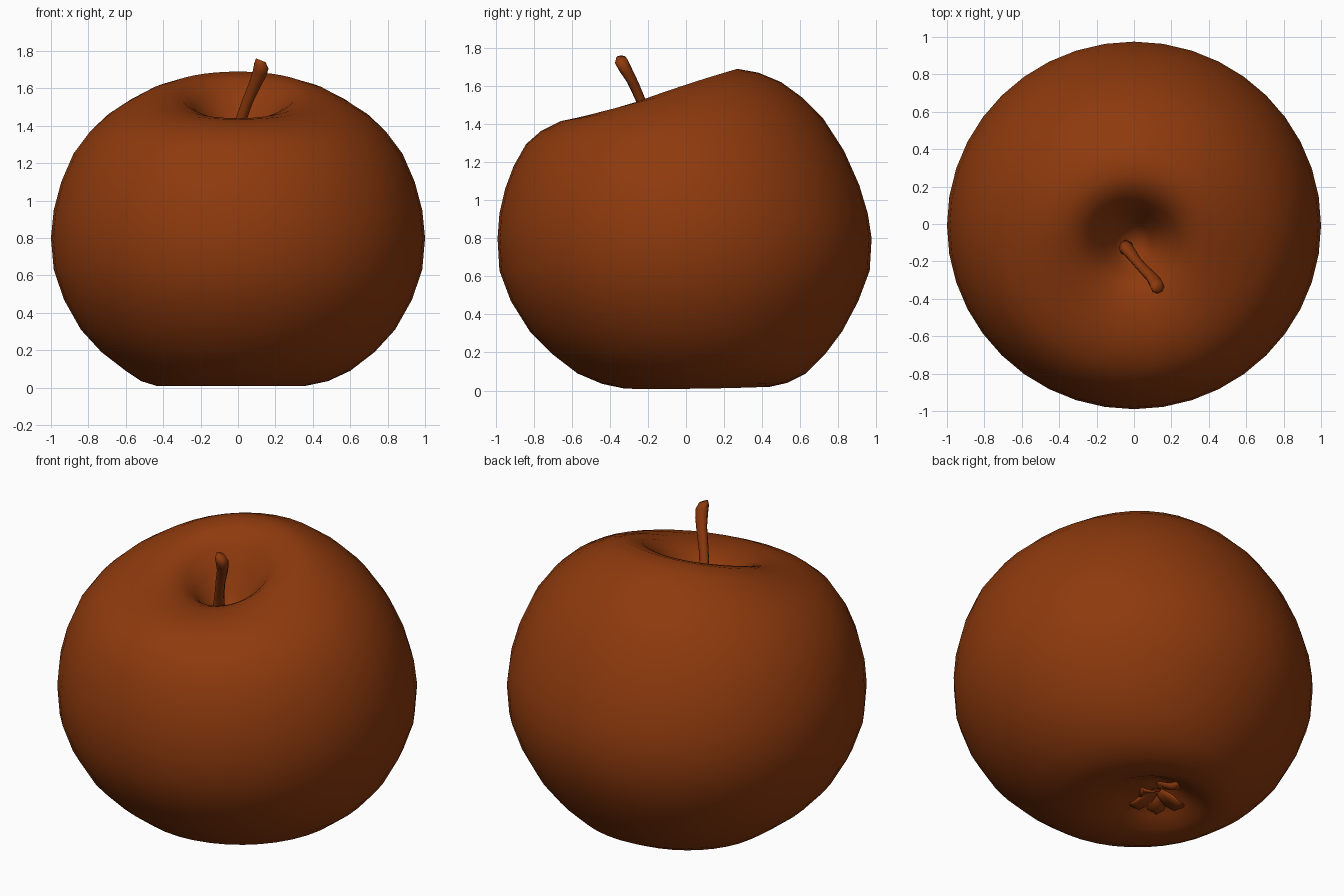
import bpy, bmesh, math
from mathutils import Vector

cube = bpy.data.objects.get("Cube")
if cube:
    bpy.data.objects.remove(cube)

skin = bpy.data.materials.new("russet brown")
skin.use_nodes = True
COLOUR = (0.27, 0.042, 0.004, 1)
skin.diffuse_color = COLOUR
skin.node_tree.nodes["Principled BSDF"].inputs["Base Color"].default_value = COLOUR


def loft(name, rings):
    """Skin a list of closed rings, with a fan at each end."""
    bm = bmesh.new()
    loops = [[bm.verts.new(p) for p in ring] for ring in rings]
    for a, b in zip(loops, loops[1:]):
        n = len(a)
        for i in range(n):
            j = (i + 1) % n
            bm.faces.new((a[i], a[j], b[j], b[i]))
    for loop in (loops[0], loops[-1]):
        centre = bm.verts.new(sum((v.co for v in loop), Vector()) / len(loop))
        for i in range(len(loop)):
            bm.faces.new((loop[i], loop[(i + 1) % len(loop)], centre))
    return finish(name, bm)


def finish(name, bm):
    bmesh.ops.recalc_face_normals(bm, faces=bm.faces)
    mesh = bpy.data.meshes.new(name)
    bm.to_mesh(mesh)
    bm.free()
    mesh.materials.append(skin)
    obj = bpy.data.objects.new(name, mesh)
    bpy.context.collection.objects.link(obj)
    for poly in mesh.polygons:
        poly.use_smooth = True
    return obj


# Fruit top, tilted forward: front y, back y, half width, then front, side and back height
TOP = [(-.17, -.06, .05, 1.26, 1.26, 1.26), (-.22, 0, .1, 1.3, 1.31, 1.34),
       (-.27, .06, .17, 1.37, 1.42, 1.46), (-.32, .12, .24, 1.41, 1.51, 1.58),
       (-.38, .18, .31, 1.43, 1.565, 1.65), (-.46, .27, .4, 1.44, 1.575, 1.69),
       (-.56, .38, .5, 1.435, 1.555, 1.67), (-.66, .5, .6, 1.415, 1.51, 1.62),
       (-.76, .61, .7, 1.365, 1.45, 1.54), (-.84, .72, .79, 1.295, 1.37, 1.43),
       (-.905, .83, .88, 1.18, 1.25, 1.26), (-.95, .91, .945, 1.06, 1.1, 1.08),
       (-.98, .955, .985, .93, .95, .93)]
# Fruit base: front y, back y, half width, height
BASE = [(-.99, .975, 1, .8), (-.98, .965, .985, .63), (-.92, .905, .93, .47),
        (-.82, .82, .84, .31), (-.7, .73, .73, .19), (-.57, .63, .6, .09),
        (-.44, .53, .5, .035), (-.32, .44, .4, .01), (-.2, .36, .3, .02),
        (-.11, .27, .21, .065), (-.03, .19, .12, .11), (.04, .12, .04, .13)]
SIDES = 40


def body_ring(front, back, half, z_front, z_side, z_back, shift=0):
    mid, ry = (front + back) / 2, (back - front) / 2
    z_mid, tilt = (z_front + z_back) / 2, (z_back - z_front) / 2
    ring = []
    for i in range(SIDES):
        c, s = math.cos(math.tau * i / SIDES), math.sin(math.tau * i / SIDES)
        ring.append((half * c + shift, mid + ry * s, z_mid + tilt * s + (z_side - z_mid) * c * c))
    return ring


rings = [body_ring(*row) for row in TOP]
for front, back, half, z in BASE:
    hollow = max(0, 1 - half / 0.6)         # base hollow sits off-centre
    rings.append(body_ring(front, back, half, z, z, z + 0.03 * hollow, -0.11 * hollow))
loft("fruit_body", rings)

# Stem: slightly crooked, flaring at the cut end
STEM = [(-.05, -.12, 1.24, .045), (-.03, -.14, 1.31, .034), (.015, -.2, 1.43, .027),
        (.05, -.24, 1.53, .027), (.09, -.28, 1.62, .03), (.115, -.315, 1.68, .036),
        (.125, -.335, 1.72, .038), (.122, -.34, 1.75, .026)]


def stem_ring(x, y, z, r):
    angles = [math.tau * i / 8 for i in range(8)]
    return [(x + r * math.cos(a), y + r * math.sin(a), z - 0.4 * r * math.cos(a)) for a in angles]


loft("stem", [stem_ring(*s) for s in STEM])

# Calyx: dried, curled sepals in the base hollow
bm = bmesh.new()
for k in range(5):
    turn = math.tau * k / 5 + 0.3
    reach = 0.15 + 0.03 * (k % 2)
    rows = []
    for t, width, z in ((.1, .03, .13), (.45, .06, .09), (.8, .045, .06), (1.05, .01, .07)):
        row = []
        for side in (-1, 0, 1):
            d, w = t * reach, side * width
            row.append(bm.verts.new((
                -.1 + d * math.cos(turn) - w * math.sin(turn),
                .08 + d * math.sin(turn) + w * math.cos(turn),
                z + 0.02 * abs(side) * (1 if k % 2 else -0.6))))
        rows.append(row)
    for a, b in zip(rows, rows[1:]):
        for i in range(2):
            bm.faces.new((a[i], a[i + 1], b[i + 1], b[i]))
calyx = finish("calyx", bm)
thick = calyx.modifiers.new("thickness", 'SOLIDIFY')
thick.thickness = 0.012
